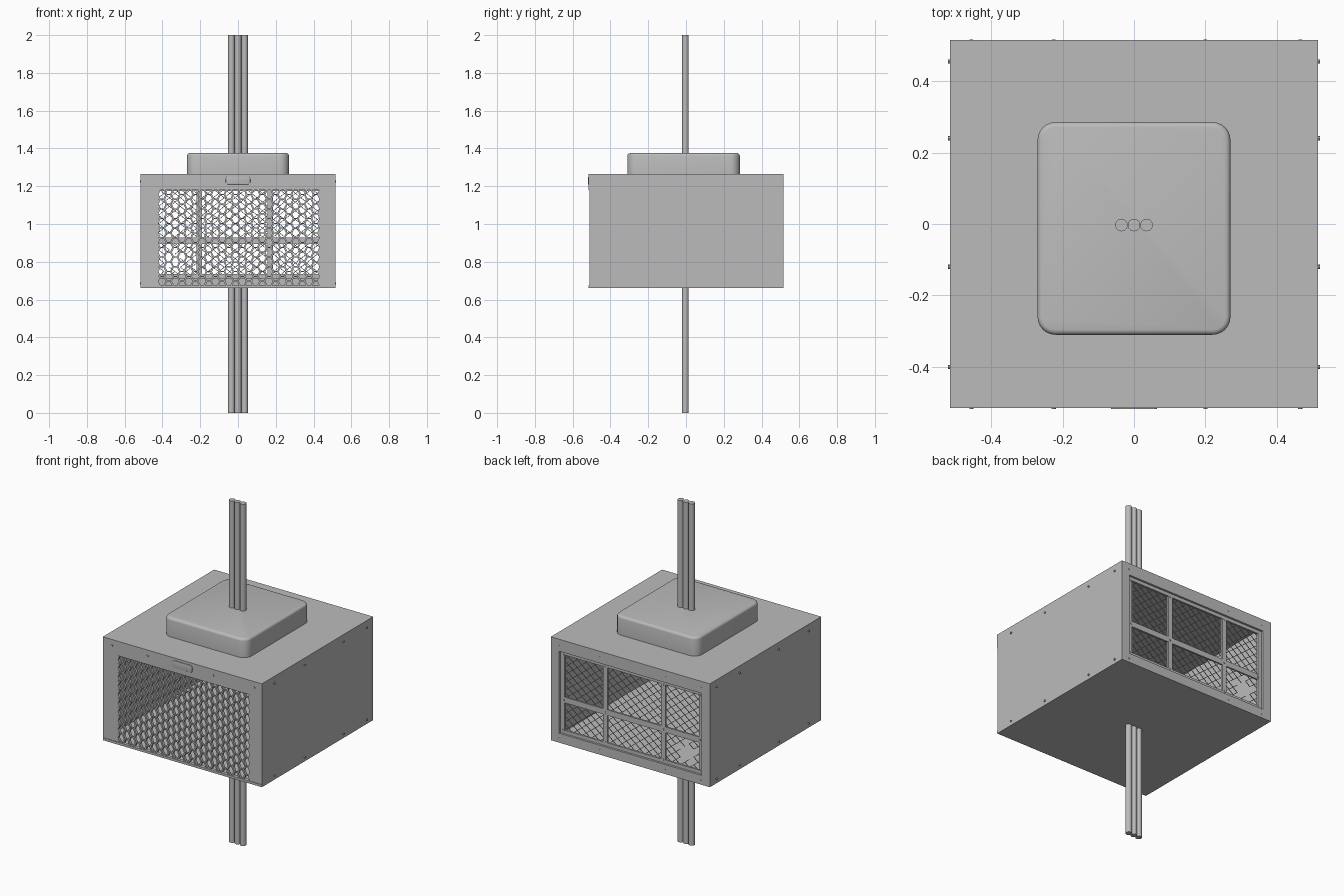
import bpy, bmesh, math
from mathutils import Matrix, Vector

cube = bpy.data.objects.get("Cube")
if cube:
    bpy.data.objects.remove(cube, do_unlink=True)

grey = bpy.data.materials.new("light_grey_metal")
grey.use_nodes = True
GREY = (0.5, 0.5, 0.5, 1)
grey.diffuse_color = GREY
grey.node_tree.nodes["Principled BSDF"].inputs["Base Color"].default_value = GREY


def finish(name, bm, smooth=False):
    mesh = bpy.data.meshes.new(name)
    bm.to_mesh(mesh)
    bm.free()
    mesh.materials.append(grey)
    ob = bpy.data.objects.new(name, mesh)
    bpy.context.collection.objects.link(ob)
    if smooth:
        bpy.ops.object.select_all(action='DESELECT')
        ob.select_set(True)
        bpy.context.view_layer.objects.active = ob
        bpy.ops.object.shade_smooth_by_angle(angle=math.radians(35))
    return ob


def add_box(bm, x0, x1, y0, y1, z0, z1):
    centre = Vector((x0 + x1, y0 + y1, z0 + z1)) / 2
    size = Matrix.Diagonal((x1 - x0, y1 - y0, z1 - z0, 1))
    return bmesh.ops.create_cube(bm, size=1, matrix=Matrix.Translation(centre) @ size)


def boxes(name, *specs):
    bm = bmesh.new()
    for s in specs:
        add_box(bm, *s)
    return finish(name, bm)


def strut(bm, a, b, y, width, depth):
    """Flat strand between two (x, z) points."""
    dx, dz = b[0] - a[0], b[1] - a[1]
    place = Matrix.Translation(((a[0] + b[0]) / 2, y, (a[1] + b[1]) / 2))
    turn = Matrix.Rotation(-math.atan2(dz, dx), 4, 'Y')
    size = Matrix.Diagonal((math.hypot(dx, dz), depth, width, 1))
    bmesh.ops.create_cube(bm, size=1, matrix=place @ turn @ size)


def add_cylinder(bm, centre, radius, depth, axis='Z', sides=24):
    turn = {'Z': Matrix.Identity(4), 'X': Matrix.Rotation(math.pi / 2, 4, 'Y'),
            'Y': Matrix.Rotation(math.pi / 2, 4, 'X')}[axis]
    bmesh.ops.create_cone(bm, cap_ends=True, segments=sides, radius1=radius,
                          radius2=radius, depth=depth,
                          matrix=Matrix.Translation(centre) @ turn)


def frame(name, x, z0, z1, inner_x, inner_z0, inner_z1, y0, y1):
    return boxes(name, (-x, x, y0, y1, inner_z1, z1), (-x, x, y0, y1, z0, inner_z0),
                 (-x, -inner_x, y0, y1, inner_z0, inner_z1),
                 (inner_x, x, y0, y1, inner_z0, inner_z1))


def rounded_block(name, x0, x1, y0, y1, z0, z1, corner, rim, rim_axis):
    """Block rounded around one axis, with a softened outer face."""
    bm = bmesh.new()
    add_box(bm, x0, x1, y0, y1, z0, z1)
    axis = Vector(rim_axis)
    along = [e for e in bm.edges
             if abs((e.verts[0].co - e.verts[1].co).normalized().dot(axis)) > 0.99]
    bmesh.ops.bevel(bm, geom=along, offset=corner, segments=6, profile=0.5, affect='EDGES')
    bm.normal_update()
    outer = [f for f in bm.faces if f.normal.dot(axis) > 0.99]
    rim_edges = list({e for f in outer for e in f.edges})
    bmesh.ops.bevel(bm, geom=rim_edges, offset=rim, segments=3, profile=0.5, affect='EDGES')
    return finish(name, bm, True)


W, D, BOT, TOP = 0.515, 0.515, 0.66, 1.265

# Hollow cabinet of sheet panels
boxes("cabinet_shell", (-W, W, -0.505, D, TOP - 0.01, TOP), (-W, W, -0.505, D, BOT, BOT + 0.01),
      (-W, -W + 0.01, -0.505, D, BOT, TOP), (W - 0.01, W, -0.505, D, BOT, TOP))

# Front cover around the grille
boxes("front_header", (-W, W, -D, -0.5, 1.18, TOP))
boxes("front_side_panels", (-W, -0.42, -0.512, -0.5, BOT + 0.01, 1.18),
      (0.43, W, -0.512, -0.5, BOT + 0.01, 1.18))
boxes("front_bottom_lip", (-W, W, -D, -0.495, BOT, BOT + 0.014))
rounded_block("front_badge_plate", -0.065, 0.065, -D - 0.003, -D + 0.002,
              1.21, 1.25, 0.012, 0.001, (0, -1, 0))

# Front grille of paired wavy vertical strands forming long holes
bm = bmesh.new()
PITCH, STEP, SWAY = 0.0354, 0.0255, 0.006
for i in range(25):
    x = -0.42 + i * PITCH
    sign = 1 if i % 2 else -1
    for j in range(20):
        z = BOT + 0.012 + j * STEP
        s = sign if j % 2 else -sign
        strut(bm, (x + s * SWAY, z), (x - s * SWAY, z + STEP), -0.5, 0.009, 0.016)
        if (i + j) % 2 == 0 and i < 24:
            strut(bm, (x + SWAY, z), (x + PITCH - SWAY, z), -0.5, 0.006, 0.01)
finish("front_grille", bm)

# Rear frame, recessed inner frame and crossbars
frame("rear_frame", W, BOT, TOP, 0.462, 0.715, 1.195, 0.5, D)
frame("rear_inner_frame", 0.465, 0.712, 1.198, 0.435, 0.735, 1.175, 0.492, 0.503)
bar_xs = (-0.205, 0.17)
boxes("rear_crossbars", (-0.45, 0.45, 0.492, 0.502, 0.895, 0.928),
      *[(x - 0.014, x + 0.014, 0.492, 0.503, 0.72, 1.19) for x in bar_xs])

# Rear diamond mesh with a torn patch
bm = bmesh.new()
CW, CH = 0.029, 0.023
for i in range(31):
    for j in range(20):
        x, z = -0.45 + i * CW, 0.725 + j * CH
        away = math.hypot(x + 0.36, z - 0.80)
        if away < 0.058 + 0.014 * math.sin(5 * math.atan2(z - 0.80, x + 0.36)):
            continue
        if (i + j) % 2:
            strut(bm, (x, z), (x + CW, z + CH), 0.488, 0.003, 0.003)
        else:
            strut(bm, (x, z + CH), (x + CW, z), 0.488, 0.003, 0.003)
finish("rear_mesh", bm)

# Raised pad on the roof
rounded_block("roof_pad", -0.27, 0.27, -0.31, 0.285, TOP - 0.002, 1.375, 0.05, 0.014, (0, 0, 1))

# Three pipes above and below the cabinet
for name, z0, z1 in (("upper_pipes", 1.37, 2.0), ("lower_pipes", 0.0, BOT + 0.005)):
    bm = bmesh.new()
    for x in (-0.035, 0, 0.035):
        add_cylinder(bm, (x, -0.003, (z0 + z1) / 2), 0.0175, z1 - z0)
    finish(name, bm, True)

# Small screws on sides, header, rear frame and crossbars
bm = bmesh.new()
for side in (-1, 1):
    for y in (-0.4, -0.12, 0.24, 0.455):
        for z in (0.685, 1.225):
            add_cylinder(bm, (side * W, y, z), 0.006, 0.01, 'X', 8)
for x in (-0.455, -0.225, 0.2, 0.465):
    add_cylinder(bm, (x, -D, 1.23), 0.006, 0.006, 'Y', 8)
    add_cylinder(bm, (x, D, 1.23), 0.005, 0.004, 'Y', 8)
    add_cylinder(bm, (x, D, 0.685), 0.005, 0.004, 'Y', 8)
for x in (-0.44, *bar_xs, 0.44):
    for z in (0.735, 0.911, 1.175):
        add_cylinder(bm, (x, 0.503, z), 0.006, 0.006, 'Y', 8)
finish("screws", bm)
